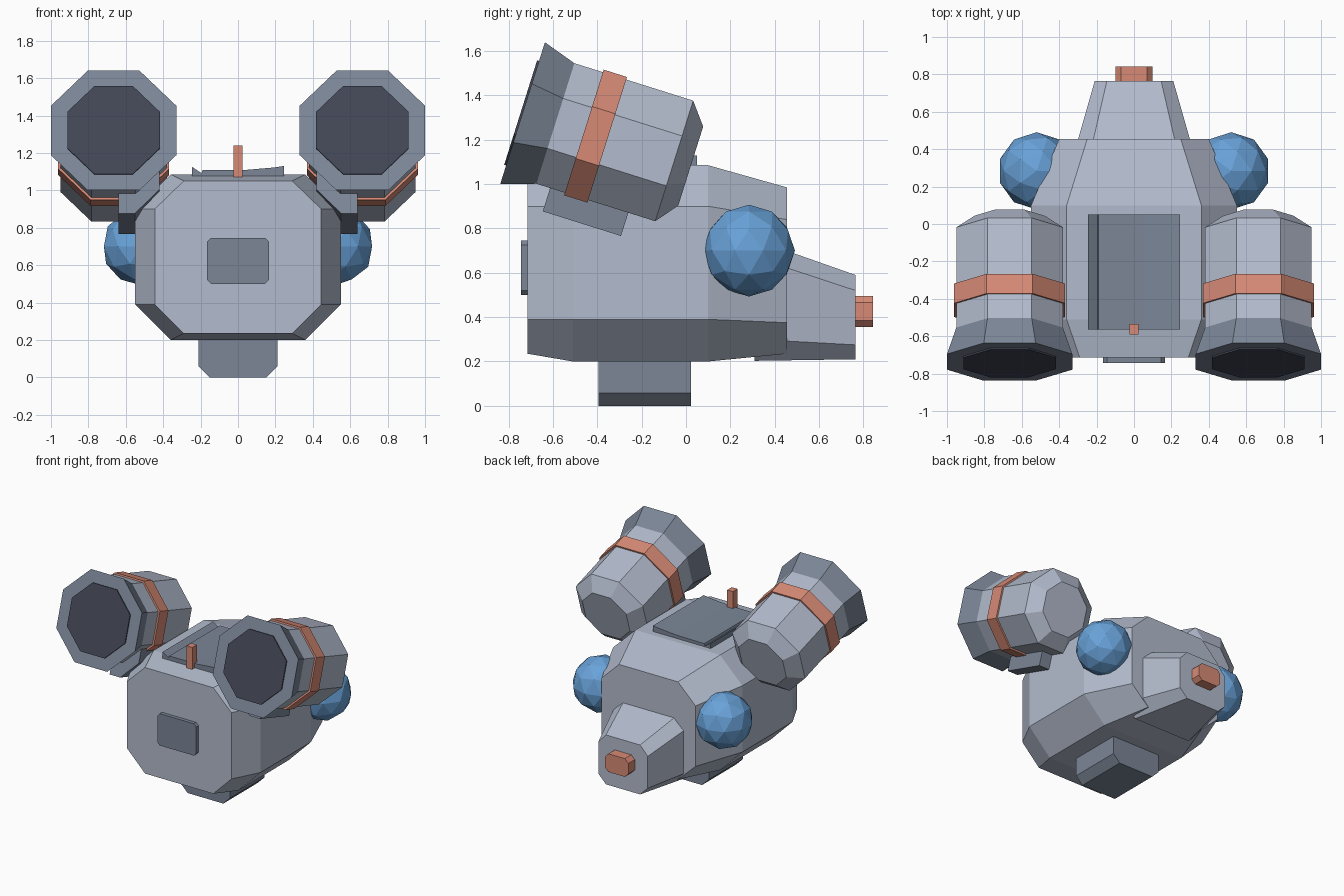
import bpy, bmesh, math
from mathutils import Vector

cube = bpy.data.objects.get("Cube")
if cube:
    bpy.data.objects.remove(cube)


def material(name, rgb):
    m = bpy.data.materials.new(name)
    m.use_nodes = True
    m.diffuse_color = (*rgb, 1)
    m.node_tree.nodes["Principled BSDF"].inputs["Base Color"].default_value = (*rgb, 1)
    return m


PALE = material("pale grey", (0.45, 0.50, 0.61))
MID = material("slate grey", (0.20, 0.24, 0.31))
DARK = material("charcoal", (0.054, 0.061, 0.089))
ORANGE = material("orange", (0.68, 0.255, 0.18))
BLUE = material("blue", (0.14, 0.36, 0.69))


def finish(name, bm, mat):
    bmesh.ops.recalc_face_normals(bm, faces=bm.faces)
    mesh = bpy.data.meshes.new(name)
    bm.to_mesh(mesh)
    bm.free()
    mesh.materials.append(mat)
    obj = bpy.data.objects.new(name, mesh)
    bpy.context.collection.objects.link(obj)
    return obj


def loft(name, loops, mat):
    """Skin a list of equal-length loops and cap both ends."""
    bm = bmesh.new()
    rings = [[bm.verts.new(p) for p in loop] for loop in loops]
    for a, b in zip(rings, rings[1:]):
        for i in range(len(a)):
            j = (i + 1) % len(a)
            bm.faces.new((a[i], a[j], b[j], b[i]))
    bm.faces.new(rings[0])
    bm.faces.new(rings[-1])
    return finish(name, bm, mat)


def hull_section(y, wide, flat, z0, z1, z2, z3):
    """Eight-sided cross-section standing across the y axis."""
    half = [(flat, z0), (wide, z1), (wide, z2), (flat, z3)]
    pts = half + [(-x, z) for x, z in reversed(half)]
    return [Vector((x, y, z)) for x, z in pts]


def block(name, y0, y1, wide, z0, z1, cut, mat):
    """Box whose four long edges are chamfered."""
    loft(name, [hull_section(y, wide, wide - cut, z0, z0 + cut, z1 - cut, z1)
                for y in (y0, y1)], mat)


# Hull and tapering tail
loft("hull", [
    hull_section(-0.715, 0.445, 0.29, 0.235, 0.39, 0.90, 1.05),
    hull_section(-0.51, 0.55, 0.36, 0.20, 0.39, 0.90, 1.085),
    hull_section(0.10, 0.55, 0.36, 0.20, 0.39, 0.90, 1.085),
    hull_section(0.455, 0.40, 0.25, 0.235, 0.375, 0.84, 0.985)], PALE)
loft("tail", [
    hull_section(0.31, 0.34, 0.25, 0.203, 0.30, 0.67, 0.75),
    hull_section(0.765, 0.21, 0.145, 0.21, 0.275, 0.52, 0.59)], PALE)

# Fittings on the hull
block("tail_nozzle", 0.74, 0.843, 0.10, 0.355, 0.495, 0.03, ORANGE)
block("front_panel", -0.743, -0.70, 0.165, 0.50, 0.745, 0.02, MID)
block("belly_box", -0.395, 0.022, 0.21, 0.0, 0.30, 0.058, MID)
hatch = [(-0.245, 1.06), (-0.245, 1.125), (-0.195, 1.092), (-0.19, 1.108),
         (0.05, 1.11), (0.19, 1.122), (0.245, 1.13), (0.245, 1.06)]
loft("roof_hatch", [[Vector((x, y, z)) for x, z in hatch] for y in (-0.565, 0.05)], MID)
block("antenna", -0.59, -0.535, 0.025, 1.05, 1.24, 0.001, ORANGE)

# Thruster frame: s runs backwards along the tilted axis, u is its up direction
TILT = math.radians(17.5)
BACK = Vector((0, math.cos(TILT), -math.sin(TILT)))
UP = Vector((0, math.sin(TILT), math.cos(TILT)))
MOUTH = Vector((0, -0.737, 1.32))


def tilted(x, s, u):
    return MOUTH + Vector((x, 0, 0)) + BACK * s + UP * u


def octagon(cx, s, apothem):
    r = apothem / math.cos(math.pi / 8)
    angles = [math.pi * (i + 0.5) / 4 for i in range(8)]
    return [tilted(cx + r * math.cos(a), s, r * math.sin(a)) for a in angles]


def turned(name, cx, profile, mat):
    loft(name, [octagon(cx, s, r) for s, r in profile], mat)


for side, sign in (("left", 1), ("right", -1)):
    cx = 0.665 * sign
    turned(side + "_thruster_body", cx, [(0.15, 0.285), (0.717, 0.285), (0.795, 0.187)], PALE)
    turned(side + "_thruster_flare", cx, [(0, 0.335), (0.155, 0.285)], MID)
    turned(side + "_thruster_mouth", cx, [(-0.009, 0.247), (0, 0.247)], DARK)
    turned(side + "_thruster_band", cx, [(0.29, 0.297), (0.40, 0.297)], ORANGE)
    # Pylon between thruster and hull
    pylon = [(0.64, -0.2), (0.64, -0.395), (0.55, -0.395), (0.42, -0.26), (0.42, -0.15)]
    loft(side + "_pylon", [[tilted(x * sign, s, u) for x, u in pylon]
                           for s in (0.22, 0.59)], MID)
    # Faceted side sphere
    bm = bmesh.new()
    bmesh.ops.create_icosphere(bm, subdivisions=2, radius=0.207)
    ball = finish(side + "_sphere", bm, BLUE)
    ball.location = (0.52 * sign, 0.284, 0.70)
